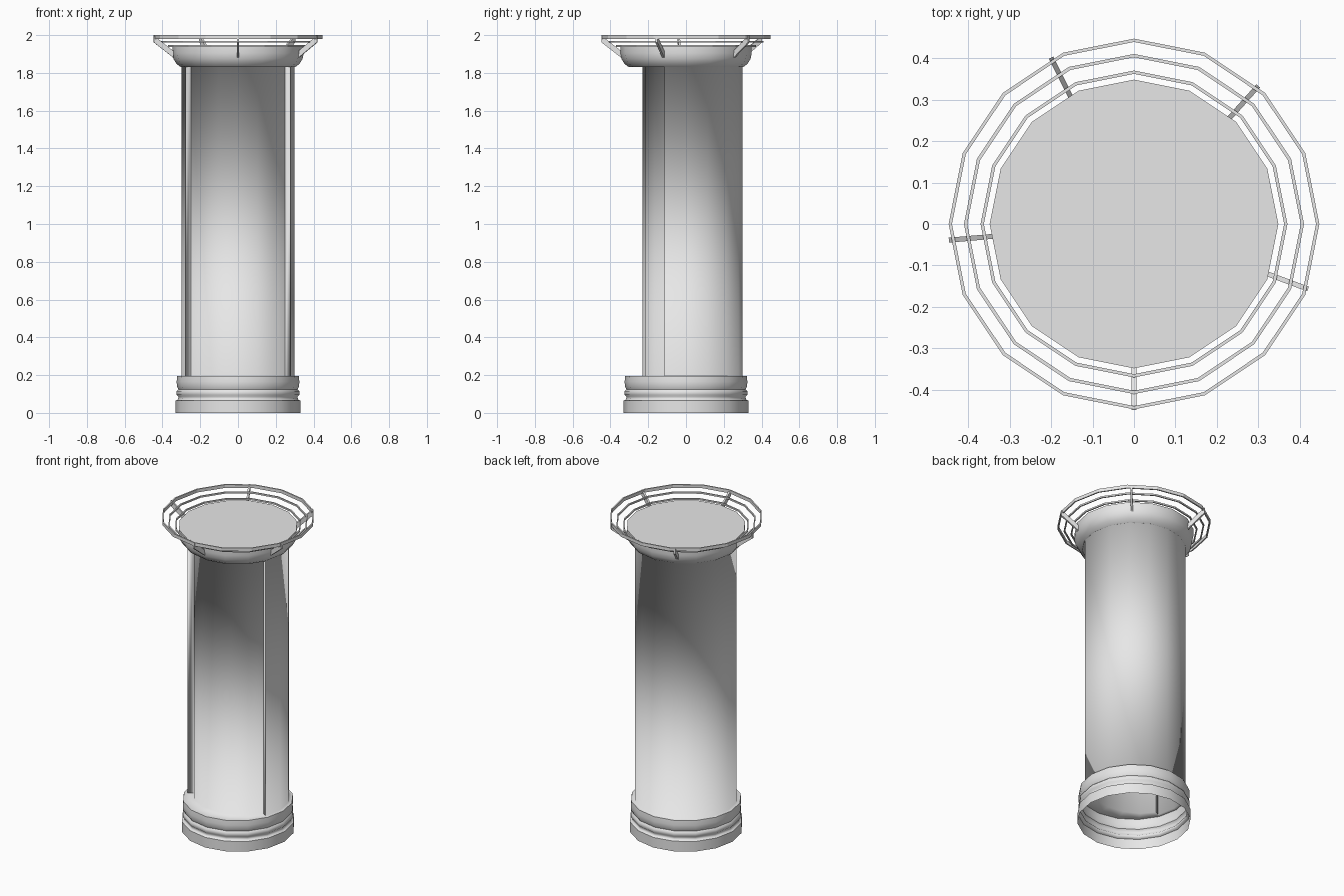
import bpy, bmesh, math
from math import cos, sin, radians
from mathutils import Vector

cube = bpy.data.objects.get("Cube")
if cube:
    bpy.data.objects.remove(cube)

SIDES = 16
STEP = 360 / SIDES

stone = bpy.data.materials.new("light_grey")
stone.use_nodes = True
GREY = (0.8, 0.8, 0.8, 1)
stone.diffuse_color = GREY
stone.node_tree.nodes["Principled BSDF"].inputs["Base Color"].default_value = GREY


def polar(r, deg, z):
    return Vector((r * cos(radians(deg)), r * sin(radians(deg)), z))


def circle(r, z, angles=None):
    angles = angles or [i * STEP for i in range(SIDES)]
    return [polar(r, a, z) for a in angles]


def loft(name, rings, cap_top=False, closed=False, angle=None):
    """Skin a stack of equal rings; angle = sharp limit, None = flat."""
    bm = bmesh.new()
    rows = [[bm.verts.new(p) for p in ring] for ring in rings]
    n = len(rows[0])
    pairs = list(zip(rows, rows[1:]))
    if closed:
        pairs.append((rows[-1], rows[0]))
    for a, b in pairs:
        for i in range(n):
            j = (i + 1) % n
            bm.faces.new((a[i], a[j], b[j], b[i]))
    if cap_top:
        bm.faces.new(rows[-1])
    bmesh.ops.remove_doubles(bm, verts=bm.verts, dist=1e-4)
    if closed:
        bmesh.ops.recalc_face_normals(bm, faces=bm.faces)
    for f in bm.faces:
        f.smooth = angle is not None
    if angle is not None:
        for e in bm.edges:
            if len(e.link_faces) == 2 and e.calc_face_angle(0) > radians(angle):
                e.smooth = False
    mesh = bpy.data.meshes.new(name)
    bm.to_mesh(mesh)
    bm.free()
    mesh.materials.append(stone)
    obj = bpy.data.objects.new(name, mesh)
    bpy.context.collection.objects.link(obj)
    return obj


# Moulded open base
base_profile = [(0.33, 0), (0.33, 0.065), (0.318, 0.07), (0.315, 0.085),
                (0.325, 0.095), (0.325, 0.115), (0.316, 0.125),
                (0.323, 0.14), (0.325, 0.165), (0.322, 0.195)]
loft("base", [circle(r, z) for r, z in base_profile], angle=60)

# Hollow shaft: round back, recessed curved panel on the front
back = [-STEP + i * STEP for i in range(11)]
front = [180 + STEP + i * STEP for i in range(7)]


def shaft_section(z):
    pts = circle(0.3, z, back)
    edge_y, front_y = pts[0].y, -0.3
    for p in circle(0.3, z, front):
        t = (p.y - edge_y) / (front_y - edge_y)
        pts.append(Vector((p.x * 0.9, -0.097 - 0.133 * t, z)))
    return pts


shaft = loft("shaft", [circle(0.322, 0.195, back + front), shaft_section(0.195),
                       shaft_section(1.83), circle(0.302, 1.83, back + front)], angle=180)
# Keep the upright recess corners crisp
corners = {(round(p.x, 3), round(p.y, 3)) for p in
           [shaft_section(0)[i] for i in (0, 10, 11, 17)]}
for e in shaft.data.edges:
    a, b = [shaft.data.vertices[i].co for i in e.vertices]
    if abs(a.z - b.z) > 1 and (round(a.x, 3), round(a.y, 3)) in corners:
        e.use_edge_sharp = True

# Bowl-shaped capital with a flat top
cap_profile = [(0.302, 1.83), (0.325, 1.847), (0.342, 1.875), (0.348, 1.905), (0.348, 1.94)]
loft("capital", [circle(r, z) for r, z in cap_profile], cap_top=True, angle=50)

# Three stepped hoops
for i, (r, z, h) in enumerate([(0.37, 1.937, 0.01), (0.41, 1.96, 0.01), (0.447, 1.979, 0.021)]):
    w = 0.008
    loft(f"hoop_{i + 1}", [circle(r, z, None), circle(r, z + h), circle(r - w, z + h),
                           circle(r - w, z)], closed=True)

# Slanted brackets carrying the hoops
for i, deg in enumerate([-90, -20.5, 48, 116.5, 185]):
    side = polar(0.006, deg + 90, 0)
    ends = []
    for r, z in [(0.343, 1.898), (0.448, 1.98)]:
        p = polar(r, deg, z)
        up = Vector((0, 0, 0.018))
        ends.append([p - side - up, p + side - up, p + side + up, p - side + up])
    bracket = loft(f"bracket_{i + 1}", ends, cap_top=True)
